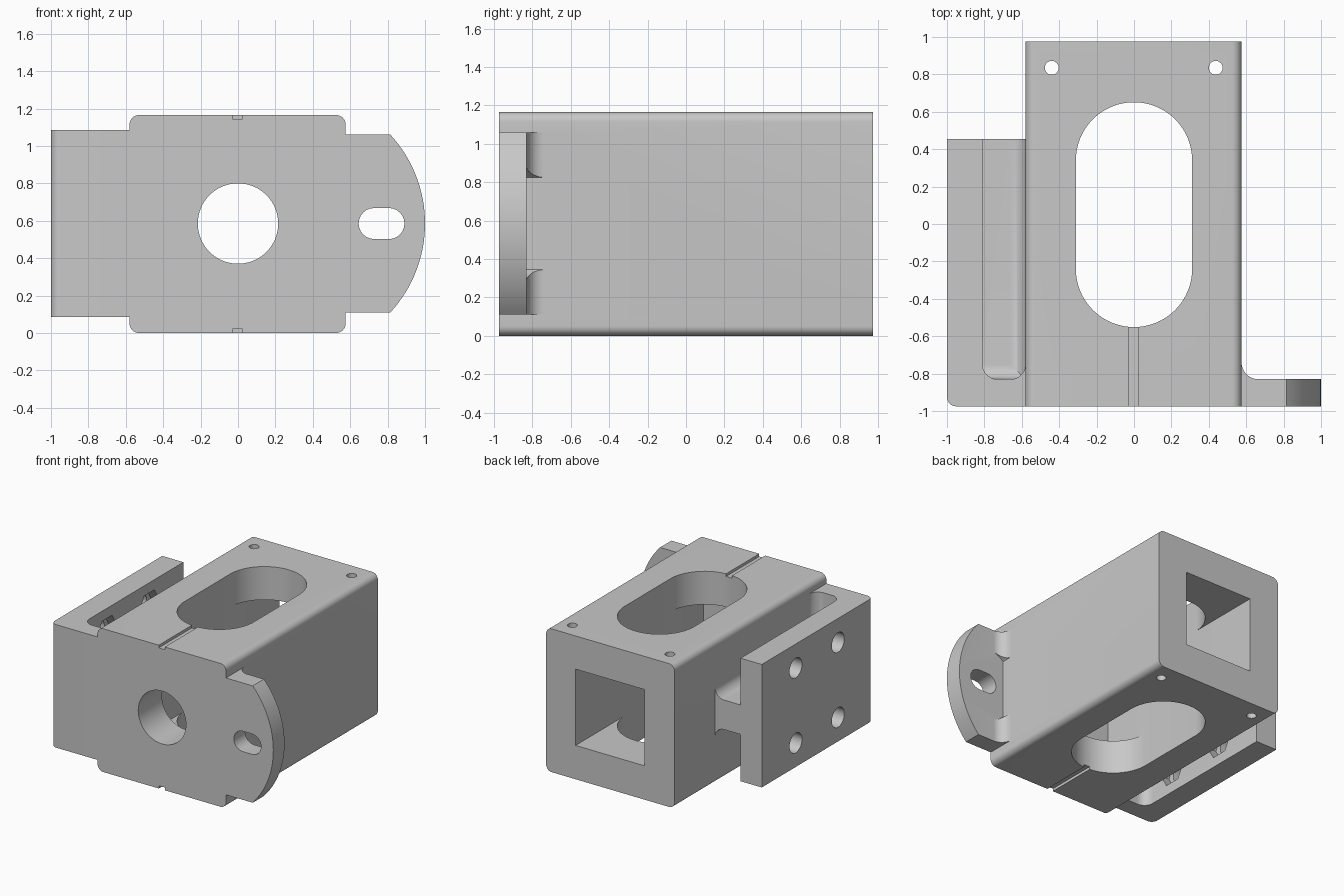
import bpy, bmesh, math

if "Cube" in bpy.data.objects:
    bpy.data.objects.remove(bpy.data.objects["Cube"], do_unlink=True)

MID = 0.585                      # height of the centre line
FRONT, BACK = -0.975, 0.975
WALL = -0.83                     # rear face of the front flanges


def arc(cx, cy, r, start, end, n=12):
    """Points on an arc, angles in degrees."""
    angles = [math.radians(start + (end - start) * i / n) for i in range(n + 1)]
    return [(cx + r * math.cos(a), cy + r * math.sin(a)) for a in angles]


def circle(cx, cy, r, n=48):
    return arc(cx, cy, r, 0, 360, n)[:-1]


def rect(x0, x1, y0, y1):
    return [(x0, y0), (x1, y0), (x1, y1), (x0, y1)]


def rounded(x0, x1, y0, y1, r, n=8):
    return (arc(x1 - r, y1 - r, r, 0, 90, n) + arc(x0 + r, y1 - r, r, 90, 180, n)
            + arc(x0 + r, y0 + r, r, 180, 270, n) + arc(x1 - r, y0 + r, r, 270, 360, n))


def prism(name, pts, axis, lo, hi):
    """Extrude a flat outline along one axis."""
    place = {"x": lambda a, b, h: (h, a, b),
             "y": lambda a, b, h: (a, h, b),
             "z": lambda a, b, h: (a, b, h)}[axis]
    bm = bmesh.new()
    ends = [[bm.verts.new(place(a, b, h)) for a, b in pts] for h in (lo, hi)]
    bm.faces.new(ends[0])
    bm.faces.new(ends[1])
    for i in range(len(pts)):
        j = (i + 1) % len(pts)
        bm.faces.new((ends[0][i], ends[0][j], ends[1][j], ends[1][i]))
    bmesh.ops.remove_doubles(bm, verts=bm.verts, dist=1e-5)
    bmesh.ops.recalc_face_normals(bm, faces=bm.faces)
    mesh = bpy.data.meshes.new(name)
    bm.to_mesh(mesh)
    bm.free()
    obj = bpy.data.objects.new(name, mesh)
    bpy.context.collection.objects.link(obj)
    return obj


def combine(target, tool, operation):
    """Apply a boolean and throw the tool away."""
    mod = target.modifiers.new("join", "BOOLEAN")
    mod.operation = operation
    mod.solver = "EXACT"
    mod.object = tool
    bpy.context.view_layer.update()
    graph = bpy.context.evaluated_depsgraph_get()
    mesh = bpy.data.meshes.new_from_object(target.evaluated_get(graph))
    target.modifiers.clear()
    target.data = mesh
    bpy.data.objects.remove(tool, do_unlink=True)


# Main housing with rounded long edges
body = prism("bracket_housing", rounded(-0.58, 0.575, 0, 1.165, 0.05), "y", FRONT, BACK)

# Side plate and its front wall, one bent outline with rounded inner corners
side_outline = (arc(-0.95, FRONT + 0.05, 0.05, 180, 270, 6)
                + [(-0.5, FRONT), (-0.5, -0.75)]
                + arc(-0.66, -0.75, 0.08, 0, -90)
                + arc(-0.73, -0.75, 0.08, 270, 180)
                + [(-0.81, 0.455), (-1, 0.455)])
side_plate = prism("side_plate", side_outline, "z", 0.085, 1.085)

# Nut pockets and bolt holes in the side plate
for y in (-0.525, 0.018):
    for z in (MID - 0.305, MID + 0.305):
        combine(side_plate, prism("bolt_hole", circle(y, z, 0.08, 32), "x", -1.1, -0.7), "DIFFERENCE")
        combine(side_plate, prism("nut_pocket", circle(y, z, 0.13, 6), "x", -0.89, -0.7), "DIFFERENCE")

# Web between side plate and housing, flared at the housing and at the front wall
r, half = 0.08, 0.12
web_end = ([(-0.85, MID - half)]
           + arc(-0.58 - r, MID - half - r, r, 90, 0)
           + [(-0.5, MID - half - r), (-0.5, MID + half + r)]
           + arc(-0.58 - r, MID + half + r, r, 0, -90)
           + [(-0.85, MID + half)])
web = prism("web", web_end, "y", -0.9, 0.455)
flare_side = ([(-0.9, MID - half - r)]
              + arc(WALL + r, MID - half - r, r, 180, 90)
              + arc(WALL + r, MID + half + r, r, 270, 180)
              + [(-0.9, MID + half + r)])
flare = prism("web_flare", flare_side, "x", -0.85, -0.55)

# Round-ended front flange
ang = math.degrees(math.asin(0.475 / 0.702))
flange_outline = ([(0.4, MID - 0.475)]
                  + arc(0.298, MID, 0.702, -ang, ang, 32)
                  + [(0.4, MID + 0.475)])
flange = prism("flange", flange_outline, "y", FRONT, WALL)

# Flange fillet, relieved around the slot
fillet_plan = ([(0.5, -0.9), (0.5, -0.74)]
               + arc(0.665, -0.74, 0.09, 180, 270)
               + [(0.665, -0.9)])
fillet = prism("flange_fillet", fillet_plan, "z", MID - 0.475, MID + 0.475)
combine(fillet, prism("relief", circle(0.77, MID, 0.31), "y", -1.1, 0), "DIFFERENCE")

for part in (side_plate, web, flare, flange, fillet):
    combine(body, part, "UNION")

# Openings through the housing
cuts = [
    prism("square_bore", rect(-0.31, 0.31, 0.275, 0.895), "y", -0.67, 1.1),
    prism("round_bore", circle(0, MID, 0.215, 64), "y", -1.1, -0.5),
    prism("window", arc(0, 0.34, 0.311, 0, 180, 32) + arc(0, -0.24, 0.311, 180, 360, 32),
          "z", -0.1, 1.3),
    prism("flange_slot", arc(0.807, MID, 0.083, -90, 90) + arc(0.728, MID, 0.083, 90, 270),
          "y", -1.1, -0.6),
]
for x in (-0.44, 0.437):
    cuts.append(prism("pin_hole", circle(x, 0.835, 0.037, 24), "z", -0.1, 1.3))
for z0, z1 in ((-0.1, 0.022), (1.143, 1.3)):
    cuts.append(prism("centre_groove", rect(-0.03, 0.024, -1.1, -0.45), "z", z0, z1))
for cut in cuts:
    combine(body, cut, "DIFFERENCE")

# Grey finish
grey = bpy.data.materials.new("plain_grey")
grey.use_nodes = True
colour = (0.58, 0.58, 0.58, 1)
grey.diffuse_color = colour
grey.node_tree.nodes["Principled BSDF"].inputs["Base Color"].default_value = colour
body.data.materials.clear()
body.data.materials.append(grey)
for face in body.data.polygons:
    face.material_index = 0

bpy.ops.object.select_all(action="DESELECT")
body.select_set(True)
bpy.context.view_layer.objects.active = body
bpy.ops.object.shade_smooth_by_angle(angle=math.radians(30))
